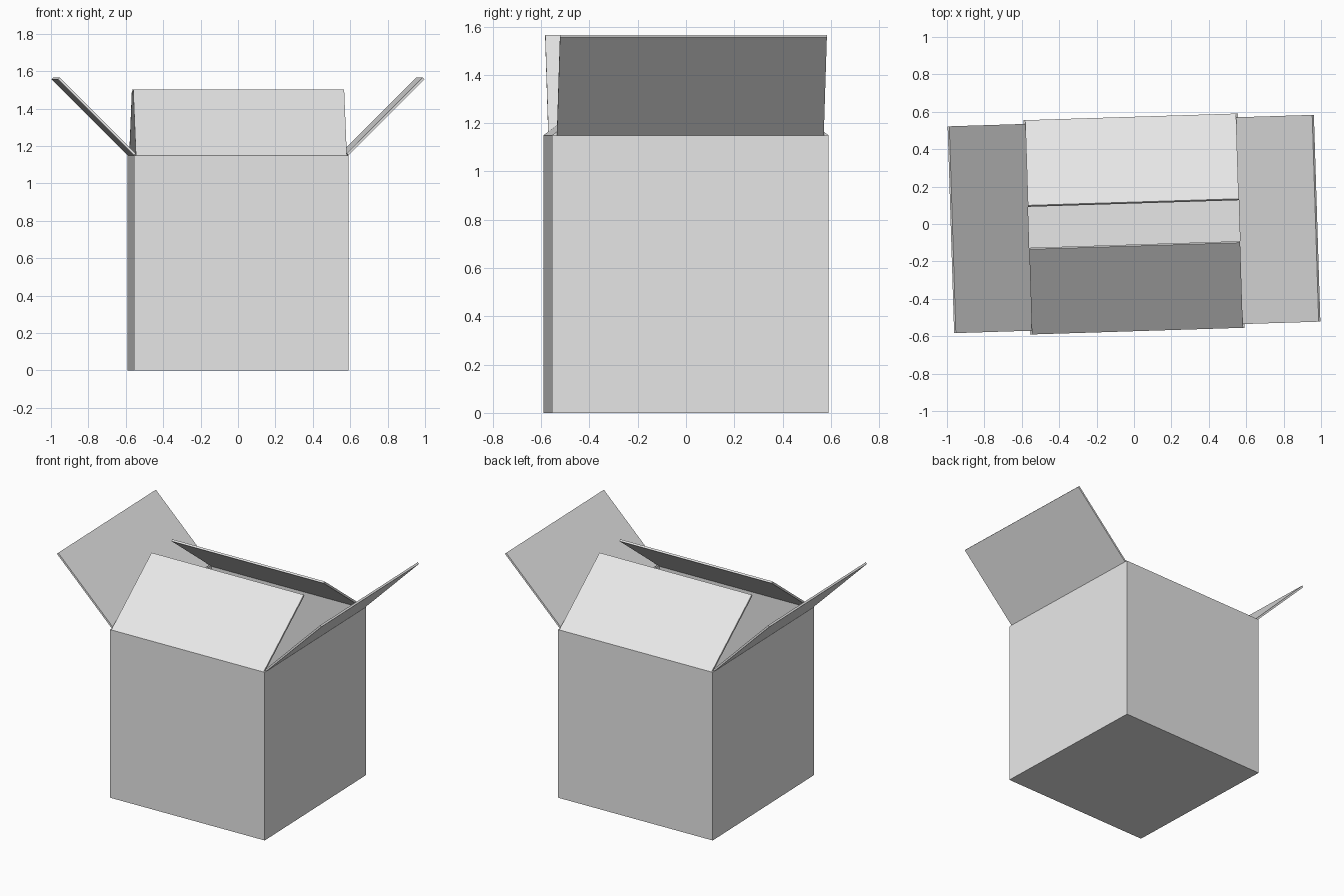
import bpy
import bmesh
from math import cos, sin, radians
from mathutils import Matrix, Vector

default = bpy.data.objects.get("Cube")
if default:
    bpy.data.objects.remove(default, do_unlink=True)

HALF = 0.573       # half width of the box
HEIGHT = 1.15
BOARD = 0.013      # board thickness
FLAP = 0.575       # flap length
TURN = Matrix.Rotation(radians(1.8), 4, "Z")

board = bpy.data.materials.new("light_grey_board")
board.use_nodes = True
grey = (0.8, 0.8, 0.8, 1)
board.diffuse_color = grey
board.node_tree.nodes["Principled BSDF"].inputs["Base Color"].default_value = grey


def finish(name, bm, matrix):
    bmesh.ops.recalc_face_normals(bm, faces=bm.faces)
    mesh = bpy.data.meshes.new(name)
    bm.to_mesh(mesh)
    bm.free()
    mesh.materials.append(board)
    obj = bpy.data.objects.new(name, mesh)
    obj.matrix_world = matrix
    bpy.context.collection.objects.link(obj)


def make_body():
    bm = bmesh.new()
    bmesh.ops.create_cube(bm, size=1)
    bmesh.ops.scale(bm, vec=(2 * HALF, 2 * HALF, HEIGHT), verts=bm.verts)
    bmesh.ops.translate(bm, vec=(0, 0, HEIGHT / 2), verts=bm.verts)
    # hollow out the inside from the top face
    top = max(bm.faces, key=lambda f: f.calc_center_median().z)
    bmesh.ops.inset_region(bm, faces=[top], thickness=BOARD)
    floor = bmesh.ops.extrude_discrete_faces(bm, faces=[top])["faces"][0]
    bmesh.ops.translate(bm, vec=(0, 0, BOARD - HEIGHT), verts=floor.verts)
    finish("box_body", bm, TURN)


def make_flap(name, side, tilt, width):
    """Flap hinged on the rim; tilt is measured from straight outward."""
    along = Vector((cos(tilt), 0, sin(tilt)))
    inward = Vector((-sin(tilt), 0, cos(tilt))) * BOARD
    hinge = Vector((HALF, -width / 2, HEIGHT))
    bm = bmesh.new()
    corners = [hinge, hinge + along * FLAP, hinge + along * FLAP + inward, hinge + inward]
    face = bm.faces.new([bm.verts.new(c) for c in corners])
    end = bmesh.ops.extrude_face_region(bm, geom=[face])["geom"]
    verts = [v for v in end if isinstance(v, bmesh.types.BMVert)]
    bmesh.ops.translate(bm, vec=(0, width, 0), verts=verts)
    finish(name, bm, TURN @ Matrix.Rotation(radians(side), 4, "Z"))


make_body()
# side flaps open outward, front and back flaps lean in over the opening
for name, side, tilt, width in [
    ("left_flap", 0, 45, 1.106),
    ("back_flap", 90, 142.4, 1.128),
    ("right_flap", 180, 45, 1.106),
    ("front_flap", 270, 142.4, 1.128),
]:
    make_flap(name, side, radians(tilt), width)
